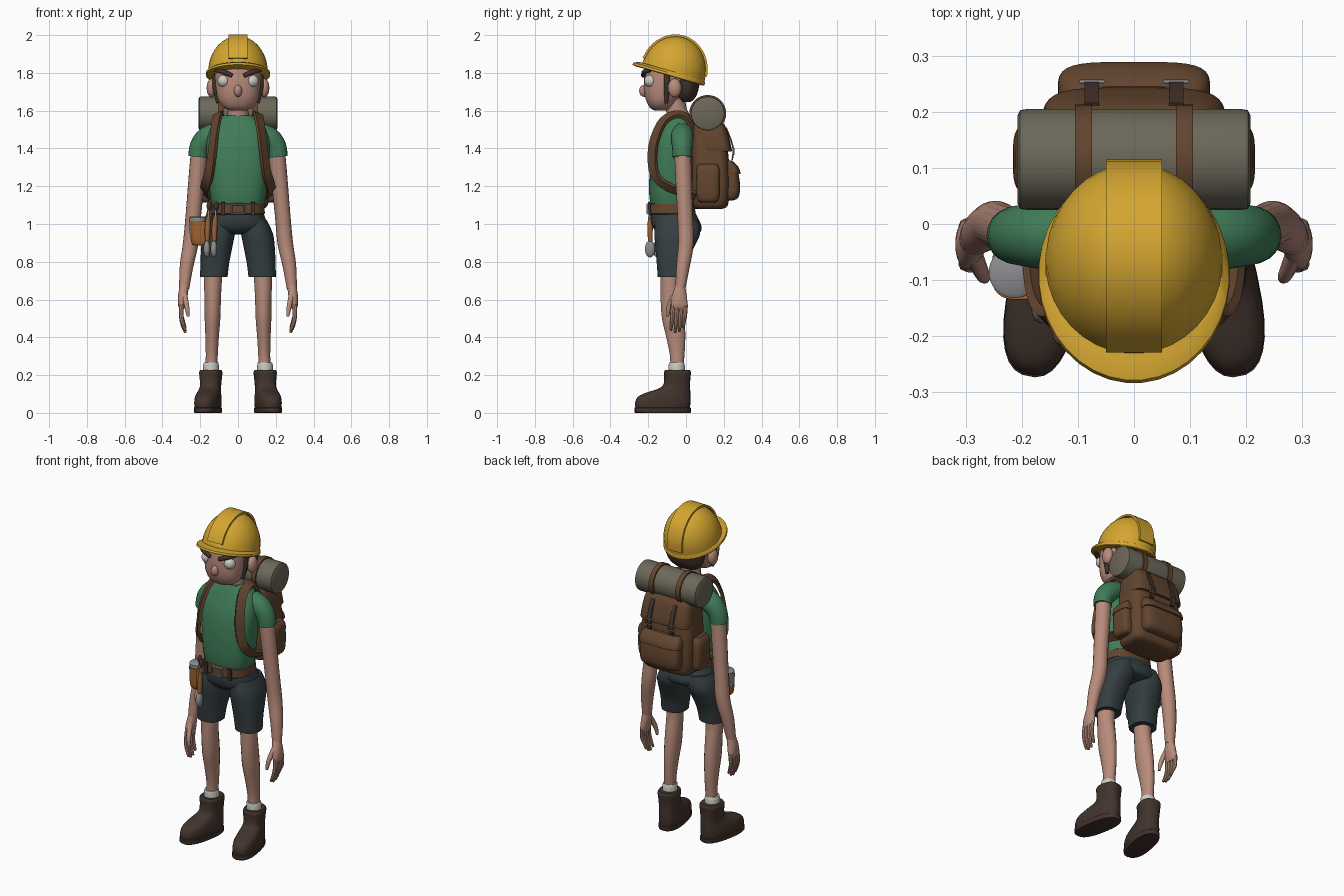
import bpy, bmesh, math
from mathutils import Vector as V, Matrix

def colour(name, r, g, b):
    m = bpy.data.materials.new(name)
    m.diffuse_color = (r, g, b, 1)
    return m

YELLOW = colour("helmet yellow", .66, .38, .03)
SKIN = colour("skin", .48, .26, .20)
GREEN = colour("shirt green", .05, .20, .095)
SLATE = colour("shorts slate", .034, .048, .052)
DARK = colour("dark brown", .055, .034, .026)
BROWN = colour("pack brown", .125, .06, .028)
OLIVE = colour("bedroll grey", .15, .137, .10)
WHITE = colour("off white", .60, .60, .55)
METAL = colour("metal grey", .27, .27, .28)
ORANGE = colour("leather orange", .34, .12, .03)

def finish(name, bm, mat, M=None, angle=40):
    bmesh.ops.recalc_face_normals(bm, faces=bm.faces)
    me = bpy.data.meshes.new(name)
    bm.to_mesh(me)
    bm.free()
    if M:
        me.transform(M)
    me.materials.append(mat)
    me.shade_smooth()
    me.set_sharp_from_angle(angle=math.radians(angle))
    ob = bpy.data.objects.new(name, me)
    bpy.context.collection.objects.link(ob)
    return ob

def smooth(pts, k):
    """Catmull-Rom subdivision of a list of tuples of any length."""
    out = []
    for i in range(len(pts) - 1):
        a, b, c, d = pts[max(i - 1, 0)], pts[i], pts[i + 1], pts[min(i + 2, len(pts) - 1)]
        for j in range(k):
            t = j / k
            out.append(tuple(.5 * (2 * q + (r - p) * t + (2 * p - 5 * q + 4 * r - s) * t * t
                       + (3 * q - p - 3 * r + s) * t ** 3) for p, q, r, s in zip(a, b, c, d)))
    return out + [tuple(pts[-1])]

def skin_rings(name, rings, mat, M=None, angle=40, closed=False):
    bm = bmesh.new()
    vs = [[bm.verts.new(p) for p in r] for r in rings]
    n = len(vs[0])
    for a, b in list(zip(vs, vs[1:])) + ([(vs[-1], vs[0])] if closed else []):
        for i in range(n):
            bm.faces.new((a[i], a[(i + 1) % n], b[(i + 1) % n], b[i]))
    if not closed:
        bm.faces.new(vs[0])
        bm.faces.new(vs[-1])
    return finish(name, bm, mat, M, angle)

def loft(name, rows, mat, k=3, e=2.0, n=28, s=1, M=None, angle=40):
    """Stack of horizontal superellipses: (z, centre x, half width, front y, back y)."""
    rings = []
    for z, cx, rx, yf, yb in smooth(rows, k):
        ring = []
        for i in range(n):
            a = 2 * math.pi * (i + .5) / n
            c, d = math.cos(a), math.sin(a)
            ring.append((s * cx + rx * math.copysign(abs(c) ** (2 / e), c),
                         (yf + yb) / 2 + (yb - yf) / 2 * math.copysign(abs(d) ** (2 / e), d), z))
        rings.append(ring)
    return skin_rings(name, rings, mat, M, angle)

def tube(name, pts, mat, k=3, n=14, s=1, closed=False):
    """Round tube: (x, y, z, radius)."""
    pts = pts if k == 1 else smooth(pts, k)
    P = [V((s * p[0], p[1], p[2])) for p in pts]
    span = P[-1] - P[0] if not closed else V((1, 0, 1))
    ref = V([float(i == min(range(3), key=lambda j: abs(span[j]))) for i in range(3)])
    rings, m = [], len(P)
    for i, p in enumerate(P):
        t = (P[(i + 1) % m] - P[i - 1]) if closed else P[min(i + 1, m - 1)] - P[max(i - 1, 0)]
        u = t.cross(ref).normalized()
        w = t.cross(u).normalized()
        rings.append([p + pts[i][3] * (u * math.cos(2 * math.pi * j / n) + w * math.sin(2 * math.pi * j / n))
                      for j in range(n)])
    return skin_rings(name, rings, mat, closed=closed)

def ribbon(name, pts, mat, width, thick, centre, k=4, s=1, M=None):
    """Flat strap whose broad side faces away from centre(p)."""
    P = [V((s * p[0], p[1], p[2])) for p in smooth(pts, k)]
    rings = []
    for i, p in enumerate(P):
        t = P[min(i + 1, len(P) - 1)] - P[max(i - 1, 0)]
        w = t.cross(p - V(centre(p))).normalized()
        nn = w.cross(t).normalized() * thick / 2
        w = w * width / 2
        rings.append([p + w + nn, p - w + nn, p - w - nn, p + w - nn])
    return skin_rings(name, rings, mat, M)

def ball(name, c, r, mat, s=1):
    bm = bmesh.new()
    bmesh.ops.create_uvsphere(bm, u_segments=20, v_segments=12, radius=1)
    return finish(name, bm, mat, Matrix.Translation((s * c[0], c[1], c[2])) @ Matrix.Diagonal((*r, 1)))

def frame(name, x, y, z, w, h, mat, r=.006):
    """Rectangular wire buckle facing along y."""
    tube(name, [(x + a * w, y, z + b * h, r) for a, b in ((-1, -1), (1, -1), (1, 1), (-1, 1))],
         mat, k=1, n=8, closed=True)

# Head, hair and face
loft("head", [(1.60, 0, .035, -.165, -.11), (1.615, 0, .075, -.19, -.08), (1.65, 0, .103, -.21, -.05),
              (1.70, 0, .115, -.222, -.02), (1.78, 0, .122, -.222, .03), (1.86, 0, .12, -.21, .05)], SKIN, e=2.3)
loft("hair", [(1.645, 0, .07, -.02, .025), (1.67, 0, .10, -.04, .05), (1.71, 0, .122, -.05, .066),
              (1.79, 0, .132, -.06, .078), (1.86, 0, .125, -.06, .07)], DARK)
ball("nose", (0, -.222, 1.705), (.022, .026, .032), SKIN)
tube("neck", [(0, -.06, 1.66, .055), (0, -.05, 1.60, .055), (0, -.04, 1.55, .065), (0, -.04, 1.48, .07)], SKIN)
for s in (-1, 1):
    ball("ear", (.14, -.06, 1.72), (.026, .036, .05), SKIN, s)
    ball("eye", (.076, -.188, 1.757), (.033, .033, .033), WHITE, s)
    tube("eyebrow", [(.118, -.19, 1.812, .008), (.08, -.22, 1.806, .013), (.03, -.226, 1.785, .011)], DARK, s=s)
    tube("sideburn", [(.12, -.10, 1.80, .016), (.118, -.10, 1.72, .016), (.105, -.105, 1.64, .010)], DARK, s=s)

# Hard hat, tilted back
HAT = Matrix.Translation((0, -.08, 1.80)) @ Matrix.Rotation(-.28, 4, 'X')
dome = [(.008 + .192 * math.sin(a), 0, .158 * math.cos(a), .012 - .172 * math.cos(a), .012 + .172 * math.cos(a))
        for a in [math.pi / 2 * i / 10 for i in range(10)]] + [(.2, 0, .008, .004, .02)]
loft("helmet_dome", dome, YELLOW, k=1, n=36, M=HAT)
loft("helmet_brim", [(-.018, 0, .166, -.195, .186), (-.014, 0, .171, -.208, .19), (-.002, 0, .170, -.206, .189),
                     (.010, 0, .158, -.175, .183)], YELLOW, k=1, n=36, M=HAT)
ribbon("helmet_ridge", [(0, .012 + .173 * math.cos(a), .010 + .193 * math.sin(a))
                        for a in [math.pi * (.04 + .92 * i / 12) for i in range(13)]],
       YELLOW, .10, .012, lambda p: (0, .012, 0), k=2, M=HAT)

# Shirt
loft("shirt_body", [(1.07, 0, .13, -.18, .03), (1.15, 0, .148, -.195, .03), (1.30, 0, .163, -.192, .035),
                    (1.42, 0, .168, -.172, .04), (1.50, 0, .15, -.14, .04), (1.55, 0, .11, -.115, .03),
                    (1.575, 0, .08, -.10, .02)], GREEN, e=2.5)
for s in (-1, 1):
    tube("sleeve", [(.11, -.02, 1.48, .058), (.165, -.02, 1.455, .06), (.202, -.02, 1.41, .054),
                    (.212, -.02, 1.355, .051)], GREEN, n=20, s=s)
    # Arms and hands
    tube("arm", [(.20, -.02, 1.43, .044), (.213, -.015, 1.30, .044), (.236, -.005, 1.05, .041),
                 (.25, 0, .90, .041), (.272, -.015, .78, .036), (.285, -.03, .66, .027)], SKIN, n=18, s=s)
    loft("palm", [(.68, .284, .024, -.055, -.005), (.62, .292, .026, -.075, .004), (.57, .298, .02, -.082, .01),
                  (.55, .298, .012, -.075, .003)], SKIN, n=16, s=s)
    for i in range(4):
        y, dz = -.002 - .022 * i, (.025, .005, 0, .012)[i]
        tube("finger", [(.299, y, .575, .0125), (.301, y - .004, .52, .012), (.293, y - .008, .465 + dz, .0105),
                        (.278, y - .012, .425 + dz, .007)], SKIN, n=8, s=s)
    tube("thumb", [(.285, -.055, .63, .016), (.274, -.082, .58, .014), (.268, -.094, .545, .012),
                   (.264, -.098, .51, .007)], SKIN, n=10, s=s)

# Shorts and belt
loft("shorts_seat", [(1.09, 0, .128, -.18, .035), (1.04, 0, .142, -.188, .06), (.99, 0, .155, -.18, .082),
                     (.955, 0, .12, -.15, .075), (.945, 0, .06, -.10, .03)], SLATE, e=2.4)
loft("belt", [(1.05, 0, .136, -.192, .046), (1.055, 0, .143, -.200, .052), (1.105, 0, .140, -.198, .045),
              (1.11, 0, .133, -.19, .04)], BROWN, k=1, e=2.4)
frame("belt_buckle", 0, -.203, 1.08, .033, .024, METAL)
for x in (-.08, .08):
    ribbon("belt_loop", [(x, -.192, 1.045), (x, -.196, 1.115)], DARK, .02, .012, lambda p: (p.x, 0, p.z), k=1)

# Legs, socks and boots
for s in (-1, 1):
    loft("shorts_leg", [(1.02, .078, .075, -.16, .065), (.95, .10, .085, -.168, .076), (.88, .112, .083, -.163, .045),
                        (.80, .122, .077, -.156, .01), (.72, .128, .073, -.15, -.005)], SLATE, e=2.4, s=s)
    loft("leg", [(.76, .13, .05, -.135, -.03), (.68, .133, .047, -.135, -.033), (.60, .134, .044, -.135, -.02),
                 (.50, .135, .042, -.128, -.007), (.40, .137, .036, -.105, -.003), (.30, .139, .032, -.085, -.008),
                 (.22, .142, .032, -.085, -.015)], SKIN, n=20, s=s)
    loft("sock", [(.18, .143, .044, -.095, -.005), (.25, .143, .042, -.093, -.006), (.268, .142, .038, -.09, -.012)],
         WHITE, k=2, n=20, s=s)
    turn = Matrix.Translation((s * .144, -.045, 0)) @ Matrix.Rotation(s * .19, 4, 'Z')
    loft("boot", [(.015, 0, .060, -.222, .064), (.05, 0, .065, -.228, .068), (.085, 0, .063, -.212, .068),
                  (.108, 0, .058, -.165, .068), (.125, 0, .055, -.11, .067), (.145, 0, .054, -.077, .066),
                  (.185, 0, .057, -.070, .068), (.215, 0, .060, -.071, .071), (.228, 0, .054, -.064, .064)],
         DARK, e=2.5, M=turn)
    loft("boot_sole", [(0, 0, .063, -.226, .068), (.004, 0, .066, -.231, .071), (.026, 0, .066, -.231, .071),
                       (.03, 0, .062, -.225, .066)], DARK, k=1, e=2.5, M=turn)

# Backpack
loft("pack_body", [(1.08, 0, .125, .05, .19), (1.10, 0, .158, .036, .222), (1.20, 0, .172, .03, .232),
                   (1.35, 0, .168, .03, .226), (1.48, 0, .152, .03, .208), (1.52, 0, .14, .035, .195),
                   (1.54, 0, .11, .05, .17)], BROWN, e=4.5, n=36)
loft("pack_flap", [(1.385, 0, .158, .10, .238), (1.39, 0, .165, .06, .243), (1.46, 0, .160, .05, .228),
                   (1.525, 0, .148, .04, .205), (1.55, 0, .12, .05, .17)], BROWN, k=2, e=4.5, n=36)
loft("pack_pocket", [(1.125, 0, .10, .18, .25), (1.14, 0, .125, .18, .277), (1.20, 0, .132, .18, .287),
                     (1.29, 0, .128, .18, .272), (1.32, 0, .11, .18, .245)], BROWN, e=4, n=32)
loft("pocket_lid", [(1.265, 0, .134, .18, .287), (1.27, 0, .136, .18, .289), (1.305, 0, .132, .18, .276),
                    (1.335, 0, .118, .18, .245)], BROWN, k=2, e=4, n=32)
for s in (-1, 1):
    loft("side_pocket", [(1.115, .165, .03, .075, .155), (1.135, .172, .038, .058, .175), (1.22, .175, .04, .055, .178),
                         (1.29, .172, .036, .06, .172), (1.31, .168, .025, .07, .16)], BROWN, e=3.5, s=s)
    loft("side_pocket_lid", [(1.26, .175, .041, .052, .18), (1.295, .172, .039, .056, .176),
                             (1.318, .167, .026, .066, .164)], BROWN, k=2, e=3.5, s=s)
    ribbon("flap_strap", [(.075, .212, 1.51), (.075, .236, 1.45), (.075, .250, 1.395), (.075, .245, 1.34)],
           DARK, .026, .008, lambda p: (p.x, .08, p.z), s=s)
    frame("strap_buckle", s * .075, .254, 1.385, .02, .016, METAL, .004)
    ribbon("bedroll_strap", [(s * .09, .115 + .094 * math.cos(a), 1.585 + .094 * math.sin(a))
                             for a in [math.pi * (-.4 + 1.8 * i / 14) for i in range(15)]],
           BROWN, .03, .008, lambda p: (p.x, .115, 1.585), k=2)
    ribbon("shoulder_strap", [(.10, .05, 1.50), (.10, .01, 1.56), (.105, -.05, 1.582), (.114, -.12, 1.545),
                              (.128, -.165, 1.45), (.138, -.178, 1.36), (.152, -.168, 1.27), (.168, -.125, 1.215),
                              (.174, -.05, 1.18), (.165, .05, 1.15)], BROWN, .052, .018,
           lambda p: (0, -.06, 1.38), s=s)

# Bedroll
tube("bedroll", [(-.208, .115, 1.585, .078), (-.203, .115, 1.585, .088), (-.19, .115, 1.585, .09),
                 (.19, .115, 1.585, .09), (.203, .115, 1.585, .088), (.208, .115, 1.585, .078)], OLIVE, k=1, n=32)

# Tool pouch, tape and hand tools on the right hip
loft("tool_pouch", [(.885, -.195, .035, -.12, -.05), (.90, -.197, .05, -.132, -.035), (.96, -.20, .053, -.135, -.03),
                    (1.015, -.20, .054, -.135, -.03)], ORANGE, e=3)
loft("pouch_hanger", [(.99, -.165, .02, -.11, -.05), (1.10, -.14, .016, -.11, -.05)], BROWN, k=1, e=4)
loft("tape_tin", [(.95, -.213, .044, -.13, -.042), (1.035, -.213, .046, -.132, -.04), (1.04, -.213, .04, -.126, -.046)],
     METAL, k=1)
for x, y in ((-.165, -.15), (-.128, -.19)):
    tube("tool_shaft", [(x + .012, y, 1.11, .006), (x, y, .86, .008)], METAL, k=1, n=10)
    tube("tool_handle", [(x + .008, y, 1.04, .011), (x + .004, y, .98, .015), (x + .002, y, .91, .012)], ORANGE, n=10)
    ball("tool_head", (x, y, .868), (.018, .027, .045), METAL)
    ball("tool_knob", (x + .012, y, 1.095), (.013, .014, .025), DARK)
